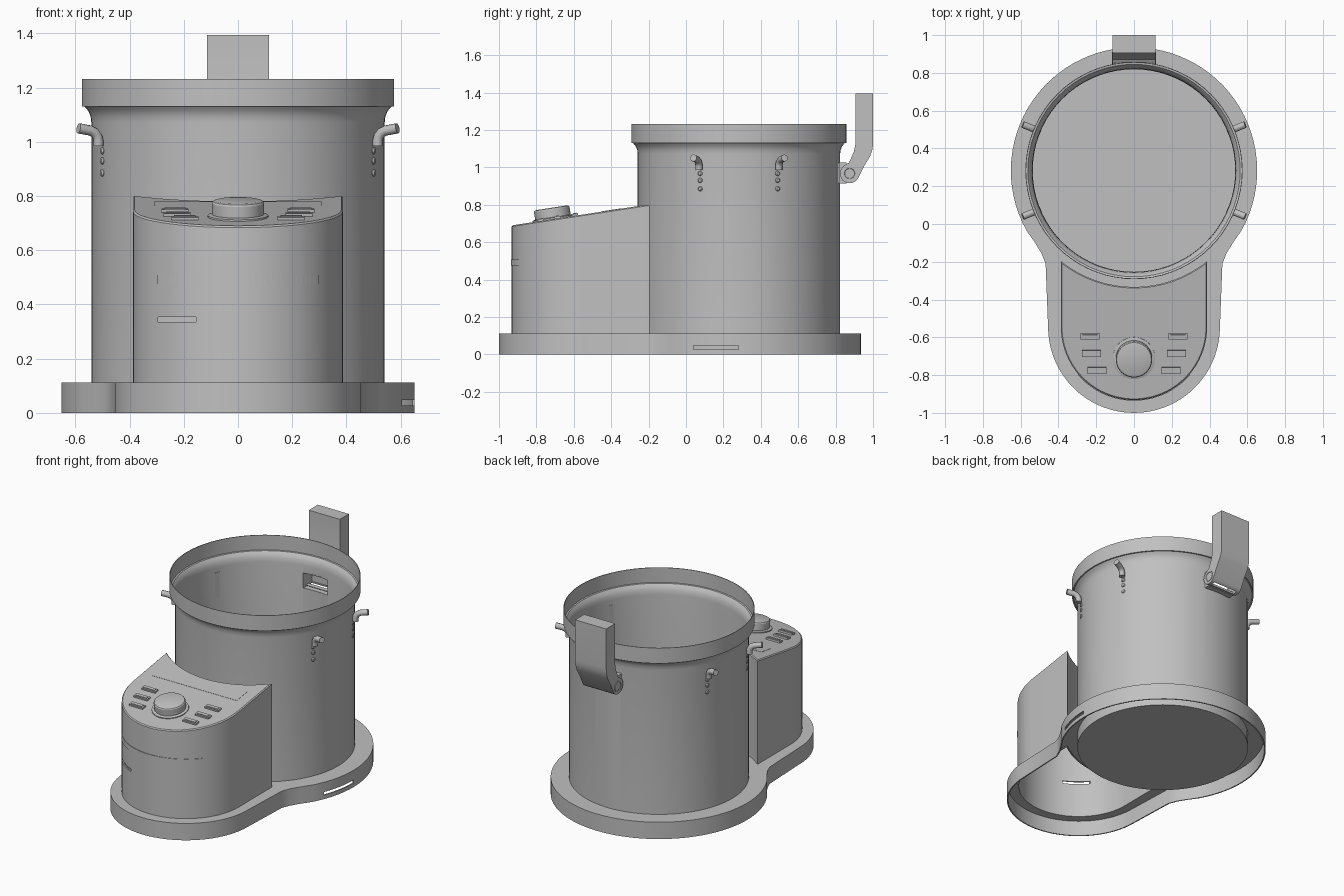
import bpy, bmesh, math
from mathutils import Matrix

if "Cube" in bpy.data.objects:
    bpy.data.objects.remove(bpy.data.objects["Cube"])

CY = 0.283            # pot axis in y
FY = -0.545           # centre of the rounded front
SLOPE = 0.153         # rise of the control lid

grey = bpy.data.materials.new("steel_grey")
grey.diffuse_color = (0.53, 0.53, 0.53, 1)
grey.use_nodes = True
grey.node_tree.nodes["Principled BSDF"].inputs["Base Color"].default_value = grey.diffuse_color


def finish(name, bm, matrix=None):
    bmesh.ops.remove_doubles(bm, verts=bm.verts, dist=1e-5)
    bmesh.ops.recalc_face_normals(bm, faces=bm.faces)
    me = bpy.data.meshes.new(name)
    bm.to_mesh(me)
    bm.free()
    ob = bpy.data.objects.new(name, me)
    bpy.context.collection.objects.link(ob)
    me.materials.append(grey)
    if matrix:
        ob.matrix_world = matrix
    return ob


def smooth(ob):
    bpy.ops.object.select_all(action='DESELECT')
    ob.select_set(True)
    bpy.context.view_layer.objects.active = ob
    bpy.ops.object.shade_smooth_by_angle(angle=math.radians(30))


def lathe(name, profile, n=72, matrix=None):
    bm = bmesh.new()
    vs = [bm.verts.new((r, 0, z)) for r, z in profile]
    es = [bm.edges.new(p) for p in zip(vs, vs[1:])]
    bmesh.ops.spin(bm, geom=vs + es, cent=(0, 0, 0), axis=(0, 0, 1),
                   angle=math.tau, steps=n, use_merge=True)
    ob = finish(name, bm, matrix)
    smooth(ob)
    return ob


def prism(name, pts, lo, hi, matrix=None, bevel=0):
    """Extrude an outline; lo and hi give the height at each y."""
    bm = bmesh.new()
    a = [bm.verts.new((x, y, lo(y) if callable(lo) else lo)) for x, y in pts]
    b = [bm.verts.new((x, y, hi(y) if callable(hi) else hi)) for x, y in pts]
    bm.faces.new(a)
    top = bm.faces.new(b)
    for i in range(len(a)):
        j = (i + 1) % len(a)
        bm.faces.new((a[i], a[j], b[j], b[i]))
    if bevel:
        bmesh.ops.recalc_face_normals(bm, faces=bm.faces)
        bmesh.ops.bevel(bm, geom=list(top.edges), offset=bevel, segments=1,
                        profile=0.5, affect='EDGES')
    return finish(name, bm, matrix)


def box(name, size, matrix):
    bm = bmesh.new()
    bmesh.ops.create_cube(bm, size=1, matrix=Matrix.Diagonal((*size, 1)))
    return finish(name, bm, matrix)


def cut(ob, *cutters):
    for c in cutters:
        c.hide_render = True
        m = ob.modifiers.new("cut", 'BOOLEAN')
        m.operation, m.object, m.solver = 'DIFFERENCE', c, 'EXACT'
        bpy.ops.object.select_all(action='DESELECT')
        bpy.context.view_layer.objects.active = ob
        ob.select_set(True)
        bpy.ops.object.modifier_apply(modifier=m.name)
        bpy.data.objects.remove(c)


def arc(cy, r, a0, a1, n):
    out = []
    for i in range(n + 1):
        a = math.radians(a0 + (a1 - a0) * i / n)
        out.append((r * math.cos(a), cy + r * math.sin(a)))
    return out


def base_outline(t):
    neck = [(0.527 - t, -0.095), (0.49 - t, -0.155), (0.468 - t, -0.21)]
    return (arc(CY, 0.652 - t, -29, 209, 56) + [(-x, y) for x, y in neck]
            + arc(FY, 0.455 - t, 180, 360, 36) + neck[::-1])


def box_outline(t):
    r = 0.616 + t
    w = 0.387 - t
    a = math.degrees(math.acos(w / r))
    return arc(FY, w, 180, 360, 40) + arc(CY, r, -a, a - 180, 24)


def lid_z(y):
    return 0.80 + (y + 0.21) * SLOPE


def on_lid(x, y, up=0.0):
    return (Matrix.Translation((x, y, lid_z(y)))
            @ Matrix.Rotation(math.atan(SLOPE), 4, 'X') @ Matrix.Translation((0, 0, up)))


T = Matrix.Translation

# Base: hollow skirt with a top flange, open under the pot and control box
base = prism("base", base_outline(0), 0, 0.112)
cut(base,
    prism("cut_inside", base_outline(0.008), -0.1, 0.104),
    prism("cut_box", box_outline(0.008), 0.05, 0.2),
    prism("cut_pot", arc(CY, 0.536, 0, 355, 71), 0.05, 0.2),
    box("cut_slot", (0.2, 0.24, 0.02), T((0.62, 0.16, 0.037))))
smooth(base)

# Pot with flared rim
pot = lathe("pot", [
    (0, 0.02), (0.541, 0.02), (0.541, 1.07), (0.544, 1.095), (0.553, 1.115), (0.566, 1.13),
    (0.575, 1.13), (0.575, 1.232), (0.571, 1.232), (0.571, 1.134), (0.562, 1.132),
    (0.549, 1.117), (0.540, 1.097), (0.537, 1.07), (0.537, 0.024), (0, 0.024)],
    72, T((0, CY, 0)))
cut(pot, box("cut_window", (0.18, 0.2, 0.1), T((0, CY + 0.54, 0.97))))
smooth(pot)

# Control box: hollow body with a slot on one side, and sloping lid
body = prism("control_box", box_outline(0), 0.1, lambda y: lid_z(y) - 0.045)
cut(body, prism("cut_body", box_outline(0.008), 0, 1),
    box("cut_front_slot", (0.14, 0.3, 0.018), T((-0.225, -0.9, 0.345))))
smooth(body)
smooth(prism("control_lid", box_outline(0), lambda y: lid_z(y) - 0.045, lid_z, bevel=0.006))

# Thin curved strip on the front of the box
a0, a1 = (-math.degrees(math.acos(x / 0.387)) for x in (-0.295, 0.295))
prism("front_strip", arc(FY, 0.3905, a0, a1, 32) + arc(FY, 0.385, a1, a0, 32), 0.475, 0.508)

# Dial
lathe("dial", [(0, 0), (0.112, 0), (0.112, 0.006), (0.1, 0.01), (0.096, 0.01),
               (0.096, 0.052), (0.092, 0.058), (0.084, 0.061), (0, 0.061)],
      48, on_lid(0, -0.71))

# Buttons: bezel and raised key
for s in (-1, 1):
    for x, y in ((0.232, -0.593), (0.225, -0.685), (0.196, -0.775)):
        box("button_bezel", (0.1, 0.034, 0.014), on_lid(s * x, y, 0.004))
        box("button_key", (0.08, 0.018, 0.014), on_lid(s * x, y, 0.008))

# Thin panel near the back of the lid
box("lid_panel", (0.62, 0.11, 0.003), on_lid(0, -0.40))

# Four hooks with rivets round the pot
HOOK = [(0.558, 0.985), (0.558, 1.005), (0.562, 1.02), (0.573, 1.034),
        (0.59, 1.042), (0.637, 1.05)]
for ang in (22.5, 157.5, 202.5, 337.5):
    turn = T((0, CY, 0)) @ Matrix.Rotation(math.radians(ang), 4, 'Z')
    cu = bpy.data.curves.new("hook", 'CURVE')
    cu.dimensions = '3D'
    sp = cu.splines.new('POLY')
    sp.points.add(len(HOOK) - 1)
    for p, (r, z) in zip(sp.points, HOOK):
        p.co = (r, 0, z, 1)
    cu.bevel_depth, cu.bevel_resolution, cu.use_fill_caps = 0.019, 3, True
    cu.materials.append(grey)
    hook = bpy.data.objects.new("hook", cu)
    bpy.context.collection.objects.link(hook)
    hook.matrix_world = turn
    for z in (0.967, 0.93, 0.885):
        lathe("rivet", [(0, -0.005), (0.013, -0.005), (0.013, 0.002), (0.008, 0.007), (0, 0.008)],
              12, turn @ T((0.541, 0, z)) @ Matrix.Rotation(math.pi / 2, 4, 'Y'))
    box("inner_strap", (0.003, 0.03, 0.17), turn @ T((0.536, 0, 0.955)))

# Lid hinge arm at the back, drawn in the y-z plane and extruded across x
side = [(1.0, 1.395), (0.905, 1.395), (0.905, 1.12), (0.898, 1.085), (0.872, 1.025),
        (0.845, 1.01)]
side += [(0.875 + 0.052 * math.cos(math.radians(a)), 0.967 + 0.052 * math.sin(math.radians(a)))
         for a in range(150, 331, 15)]
side += [(0.955, 1.01), (0.985, 1.06), (0.997, 1.095), (1.0, 1.13)]
AXES = Matrix(((0, 0, 1, 0), (1, 0, 0, 0), (0, 1, 0, 0), (0, 0, 0, 1)))
arm = prism("hinge_arm", side, -0.114, 0.114, AXES)
cut(arm, box("cut_arm", (0.18, 0.03, 0.07), T((0, 0.885, 0.92))),
    box("cut_recess", (0.18, 0.12, 0.08), T((0, 0.845, 0.97))))
smooth(arm)
for s in (-1, 1):
    lathe("hinge_pin", [(0, -0.01), (0.036, -0.01), (0.036, 0.003), (0.028, 0.003),
                        (0.026, 0.001), (0, 0.001)], 24,
          T((s * 0.114, 0.875, 0.967)) @ Matrix.Rotation(s * math.pi / 2, 4, 'Y'))

# Mount frame joining the hinge to the pot
mount = box("hinge_mount", (0.2, 0.04, 0.112), T((0, 0.838, 0.97)))
cut(mount, box("cut_mount", (0.18, 0.2, 0.1), T((0, 0.80, 0.97))))
